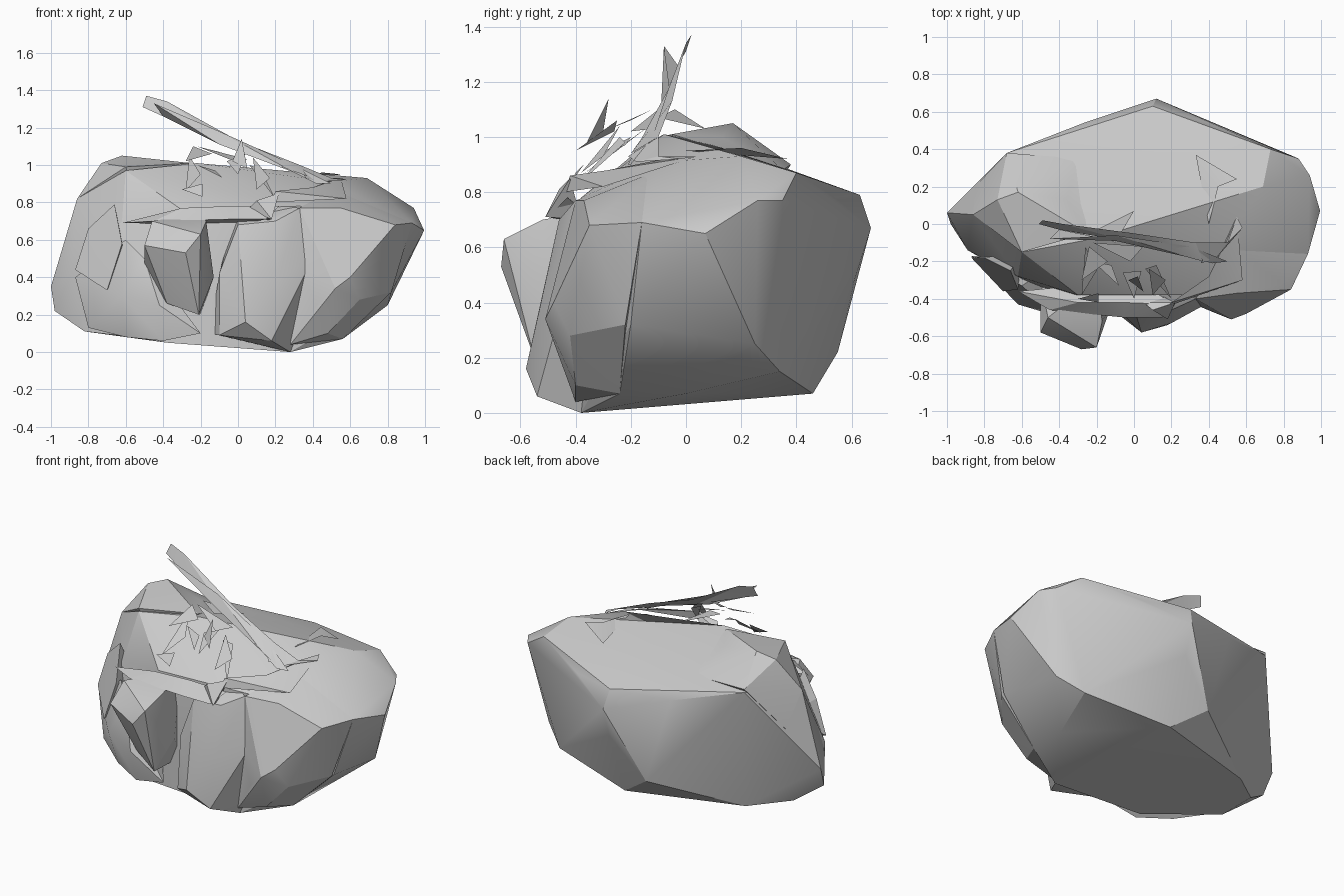
import bpy, bmesh


def finish(name, bm, angle):
    bmesh.ops.recalc_face_normals(bm, faces=bm.faces)
    mesh = bpy.data.meshes.new(name)
    bm.to_mesh(mesh)
    bm.free()
    ob = bpy.data.objects.new(name, mesh)
    bpy.context.collection.objects.link(ob)
    bpy.ops.object.select_all(action='DESELECT')
    ob.select_set(True)
    bpy.context.view_layer.objects.active = ob
    bpy.ops.object.shade_smooth_by_angle(angle=angle)
    return ob


def rock(name, points):
    """Faceted stone: the convex hull of a few corner points."""
    bm = bmesh.new()
    for p in points:
        bm.verts.new(p)
    out = bmesh.ops.convex_hull(bm, input=bm.verts)
    loose = {g for g in out["geom_interior"] + out["geom_unused"]
             if isinstance(g, bmesh.types.BMVert)}
    bmesh.ops.delete(bm, geom=list(loose), context='VERTS')
    return finish(name, bm, 0.4)


def blade(name, left, right):
    """Thin leaf strip between two edges; a single end point makes a tip."""
    bm = bmesh.new()
    a = [bm.verts.new(p) for p in left]
    b = [bm.verts.new(p) for p in right]
    for i in range(max(len(a), len(b)) - 1):
        a0, a1 = a[min(i, len(a) - 1)], a[min(i + 1, len(a) - 1)]
        b0, b1 = b[min(i, len(b) - 1)], b[min(i + 1, len(b) - 1)]
        if b0 is not b1:
            bm.faces.new((a0, b0, b1))
        if a0 is not a1:
            bm.faces.new((a0, b1, a1))
    return finish(name, bm, 0.4)


# Main boulder
rock("boulder_body", [
    # underside
    (.28, -.38, 0), (.11, .46, .07), (-.6, .25, .08), (-.82, .08, .11),
    (-.82, -.18, .11), (-.55, -.33, .08), (-.38, -.4, .05), (.56, -.24, .07),
    (.56, 0, .07), (.66, .34, .15),
    # left side
    (-.98, 0, .22), (-1, .06, .35), (-.89, -.14, .42), (-.86, .05, .82),
    (-.85, .2, .6), (-.66, .27, .45),
    # back
    (-.1, .55, .22), (.12, .61, .48), (.12, .67, .67), (.1, .63, .79),
    (-.27, .54, .78), (.4, .54, .78), (-.68, .38, .88),
    # right side
    (.8, .25, .25), (.82, -.2, .32), (.88, .35, .77), (.94, .26, .77),
    (.995, .07, .65), (.93, -.16, .69),
    # top
    (-.6, -.15, .97), (-.35, .1, .97), (-.22, -.08, 1.01), (.05, .1, .96),
    (.69, .2, .93), (.73, .4, .87), (.5, -.08, .91), (.33, -.38, .78),
    (-.3, -.38, .76), (-.62, -.28, .7)])

# Raised hump on the upper left
rock("top_left_hump", [
    (-.73, .13, 1.01), (-.62, .17, 1.05), (-.36, .13, 1.0), (-.6, -.15, .99),
    (-.25, -.05, 1.01), (-.86, .05, .82), (-.68, .38, .9), (-.3, .35, .88),
    (-.85, .2, .62), (-.5, 0, .6)])

# Projecting stones along the front
rock("front_nose", [
    (-.2, -.66, .63), (-.28, -.67, .53), (-.5, -.58, .57), (-.46, -.5, .7),
    (-.17, -.52, .7), (-.37, -.54, .37), (-.38, -.48, .26), (-.21, -.55, .2),
    (-.13, -.46, .4), (-.5, -.3, .4), (-.2, -.3, .2), (-.2, -.3, .74)])
rock("front_centre_lump", [
    (.04, -.58, .16), (.2, -.53, .38), (.18, -.54, .06), (-.1, -.47, .09),
    (-.02, -.51, .2), (.28, -.48, .25), (.28, -.38, 0), (-.1, -.44, .42),
    (0, -.45, .68), (.2, -.46, .7), (.33, -.4, .77), (.4, -.42, .5),
    (-.15, -.3, .1), (0, -.2, .8), (.4, -.3, .2)])
rock("front_right_lump", [
    (.52, -.51, .34), (.6, -.48, .4), (.42, -.47, .25), (.65, -.42, .28),
    (.48, -.4, .1), (.28, -.4, .04), (.84, -.35, .68), (.8, -.32, .71),
    (.55, -.37, .77), (.33, -.4, .77), (.3, -.42, .5), (.56, -.24, .07),
    (.82, -.22, .32), (.93, -.16, .69), (.5, -.1, .88)])
rock("front_left_lump", [
    (-.68, -.36, .34), (-.62, -.43, .3), (-.42, -.49, .25), (-.4, -.46, .06),
    (-.6, -.36, .08), (-.8, -.22, .13), (-.87, -.17, .4), (-.2, -.47, .1),
    (-.5, -.42, .5), (-.6, -.33, .6), (-.4, -.2, .3)])
rock("left_spur", [
    (-.66, -.25, .79), (-.62, -.35, .58), (-.7, -.36, .33), (-.77, -.22, .52),
    (-.87, -.18, .44), (-.8, -.18, .66), (-.6, -.15, .5)])
rock("front_ledge", [
    (-.62, -.36, .69), (-.45, -.46, .7), (-.05, -.5, .71), (.15, -.5, .71),
    (.22, -.43, .78), (-.05, -.42, .78), (-.3, -.42, .77), (0, -.3, .68)])
rock("ledge_chip", [
    (.1, -.46, .81), (.18, -.51, .71), (.22, -.42, .85), (.05, -.42, .76),
    (.14, -.38, .7)])

# Long leaning leaf
blade("long_leaf_upper",
      [(-.49, .02, 1.37), (-.38, 0, 1.34), (0, -.05, 1.13), (.33, -.1, 1.0)],
      [(-.51, .0, 1.31), (-.4, -.03, 1.26), (0, -.1, 1.08), (.37, -.2, .94)])
blade("long_leaf_lower",
      [(-.45, -.08, 1.33), (-.1, -.06, 1.18), (.3, -.12, 1.0), (.5, -.2, .9)],
      [(-.4, -.03, 1.26), (-.1, -.09, 1.11), (.3, -.18, .96), (.42, -.21, .9)])

# Broad low leaf on the right
blade("right_leaf",
      [(.33, -.1, 1.0), (.5, -.1, .93), (.55, .04, .93)],
      [(.36, -.21, .93), (.44, -.18, .91), (.58, -.02, .92)])
blade("right_leaf_fold",
      [(.55, .04, .93), (.58, -.3, .82), (.18, -.44, .8)],
      [(.5, -.08, .92), (.4, -.28, .88), (.2, -.42, .86)])
blade("back_leaf",
      [(.33, .37, .92), (.55, .24, .95)],
      [(.4, 0, .95), (.45, .2, .96)])

# Short leaves in the middle
for i, (tip, a, b) in enumerate([
        ((-.24, -.12, 1.1), (-.28, -.3, 1.02), (-.14, -.2, 1.06)),
        ((-.22, -.1, 1.1), (.05, -.12, 1.03), (-.02, -.2, 1.02)),
        ((.0, .07, 1.03), (-.22, -.04, 1.1), (-.1, -.1, 1.07)),
        ((.02, -.28, 1.14), (-.03, -.3, 1.02), (.05, -.36, .98)),
        ((.0, -.4, .95), (-.06, -.26, 1.02), (.04, -.25, 1.06)),
        ((.1, -.38, .87), (.08, -.24, 1.04), (.17, -.3, .93)),
        ((-.26, -.12, 1.05), (-.28, -.38, .86), (-.2, -.25, .95)),
        ((-.3, -.4, .87), (-.19, -.37, .9), (-.19, -.42, .83)),
        ((-.08, -.33, .93), (-.22, -.2, 1.0), (-.12, -.22, .97)),
        ((.2, -.4, .82), (.06, -.24, 1.0), (.12, -.22, .98))]):
    blade(f"short_leaf_{i + 1}", [tip], [a, b])
